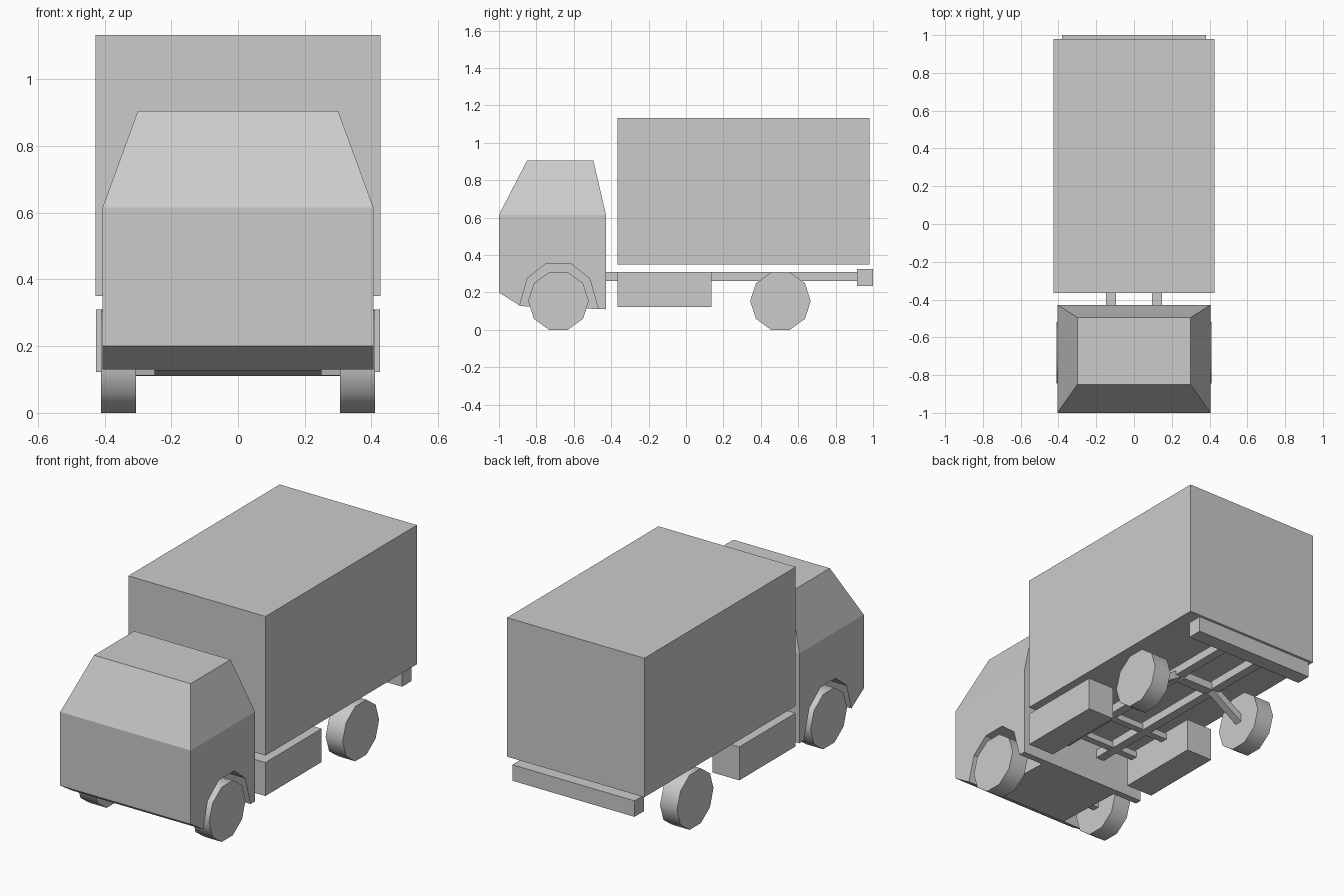
import bpy, bmesh, math
from mathutils import Vector

if "Cube" in bpy.data.objects:
    bpy.data.objects.remove(bpy.data.objects["Cube"])


def mesh_object(name, verts, faces):
    me = bpy.data.meshes.new(name)
    bm = bmesh.new()
    vs = [bm.verts.new(v) for v in verts]
    for f in faces:
        bm.faces.new([vs[i] for i in f])
    bmesh.ops.recalc_face_normals(bm, faces=bm.faces)
    bm.to_mesh(me)
    bm.free()
    ob = bpy.data.objects.new(name, me)
    bpy.context.collection.objects.link(ob)
    return ob


def prism(name, profile, x0, x1):
    """Extrude a (y, z) profile from x0 to x1."""
    n = len(profile)
    verts = [(x, y, z) for x in (x0, x1) for y, z in profile]
    faces = [tuple(range(n)), tuple(range(n, 2 * n))]
    faces += [(i, (i + 1) % n, n + (i + 1) % n, n + i) for i in range(n)]
    return mesh_object(name, verts, faces)


def box(name, x0, x1, y0, y1, z0, z1):
    return prism(name, [(y0, z0), (y1, z0), (y1, z1), (y0, z1)], x0, x1)


# Cab: lower body profile with a tapered roof section
W = 0.406
profile = [(-1, 0.615), (-1, 0.2), (-0.885, 0.127), (-0.428, 0.11), (-0.428, 0.615)]
verts = [(s * W, y, z) for s in (-1, 1) for y, z in profile]
verts += [(s * 0.30, y, 0.905) for s in (-1, 1) for y in (-0.85, -0.495)]
faces = [(0, 1, 2, 3, 4), (5, 6, 7, 8, 9)]
faces += [(i, i + 1, i + 6, i + 5) for i in range(4)]
faces += [(0, 4, 11, 10), (5, 9, 13, 12), (0, 5, 12, 10), (4, 9, 13, 11), (10, 11, 13, 12)]
cab = mesh_object("cab", verts, faces)

# Wheel wells cut into the cab
arch = [(-0.904, 0.08), (-0.848, 0.275), (-0.75, 0.353),
        (-0.615, 0.353), (-0.516, 0.275), (-0.459, 0.08)]
for s in (-1, 1):
    cutter = prism("well_cutter", arch, s * 0.25, s * 0.5)
    cutter.hide_render = True
    mod = cab.modifiers.new("wheel_well", 'BOOLEAN')
    mod.operation = 'DIFFERENCE'
    mod.solver = 'EXACT'
    mod.object = cutter
    bpy.context.view_layer.objects.active = cab
    bpy.ops.object.modifier_apply(modifier=mod.name)
    bpy.data.objects.remove(cutter)

# Cargo box and rear bumper
box("cargo_box", -0.427, 0.427, -0.365, 0.98, 0.35, 1.132)
box("rear_bumper", -0.38, 0.38, 0.915, 1.0, 0.235, 0.325)

# Chassis cross members
for y in (-0.31, -0.06):
    box("tank_bracket", -0.27, 0.27, y - 0.02, y + 0.02, 0.265, 0.30)
box("axle_cross_member", -0.1, 0.1, 0.475, 0.535, 0.255, 0.30)

for s in (-1, 1):
    # Frame rails and side tanks
    box("frame_rail", s * 0.096, s * 0.148, -0.44, 0.92, 0.262, 0.31)
    box("side_tank", s * 0.26, s * 0.426, -0.365, 0.135, 0.122, 0.31)

    # Sloping rear axle struts, front axle stubs
    a, b = Vector((s * 0.12, 0.505, 0.28)), Vector((s * 0.32, 0.505, 0.155))
    n = Vector((b.z - a.z, 0, a.x - b.x)).normalized() * 0.02
    w = Vector((0, 0.022, 0))
    sv = [p + i * n + j * w for p in (a, b) for i, j in ((-1, -1), (1, -1), (1, 1), (-1, 1))]
    mesh_object("axle_strut", sv, [(0, 1, 2, 3), (4, 5, 6, 7), (0, 1, 5, 4),
                                   (1, 2, 6, 5), (2, 3, 7, 6), (3, 0, 4, 7)])
    box("front_axle_stub", s * 0.24, s * 0.32, -0.70, -0.66, 0.135, 0.175)

    # Ten-sided wheels with smooth treads
    for place, y in (("front", -0.682), ("rear", 0.505)):
        pts = [(y + 0.162 * math.cos(i * math.tau / 10),
                0.154 + 0.162 * math.sin(i * math.tau / 10)) for i in range(10)]
        wheel = prism(place + "_wheel", pts, s * 0.305, s * 0.411)
        bpy.ops.object.select_all(action='DESELECT')
        wheel.select_set(True)
        bpy.context.view_layer.objects.active = wheel
        bpy.ops.object.shade_smooth_by_angle(angle=math.radians(40))
